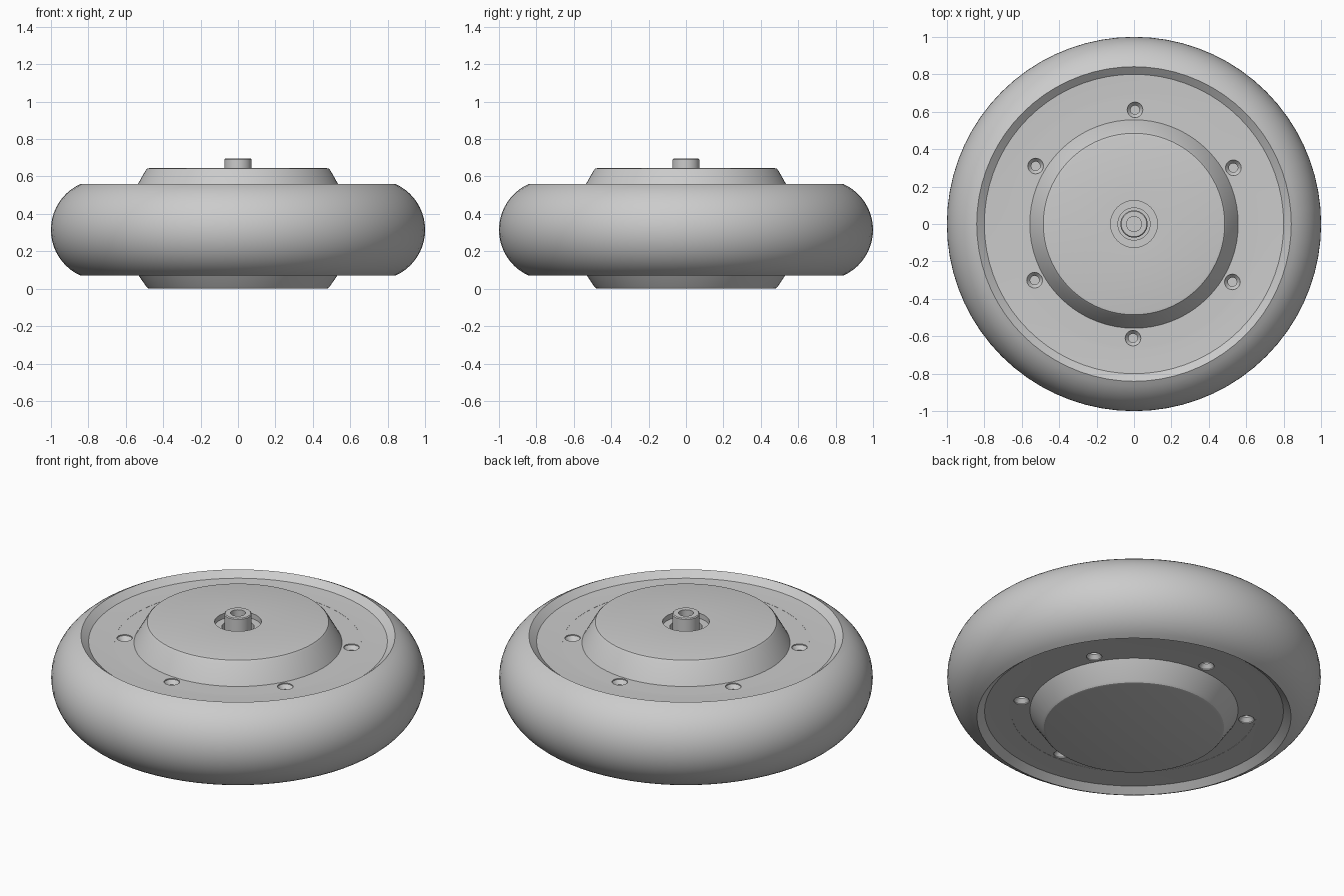
import bpy
import bmesh
from math import pi, sin, cos, asin, radians

old = bpy.data.objects.get("Cube")
if old:
    bpy.data.objects.remove(old, do_unlink=True)

MID = 0.315      # height of the wheel's middle plane
SEGMENTS = 72

grey = bpy.data.materials.new("light_grey")
grey.use_nodes = True
grey.diffuse_color = (0.6, 0.6, 0.6, 1)
grey.node_tree.nodes["Principled BSDF"].inputs["Base Color"].default_value = (0.6, 0.6, 0.6, 1)


def lathe(name, profile, steps=SEGMENTS, closed=False):
    """Spin a (radius, height) profile around z."""
    bm = bmesh.new()
    verts = [bm.verts.new((r, 0, z)) for r, z in profile]
    pairs = list(zip(verts, verts[1:]))
    if closed:
        pairs.append((verts[-1], verts[0]))
    edges = [bm.edges.new(p) for p in pairs]
    bmesh.ops.spin(bm, geom=verts + edges, cent=(0, 0, 0), axis=(0, 0, 1),
                   angle=2 * pi, steps=steps, use_merge=True)
    bmesh.ops.remove_doubles(bm, verts=bm.verts, dist=0.0001)
    bmesh.ops.recalc_face_normals(bm, faces=bm.faces)
    mesh = bpy.data.meshes.new(name)
    bm.to_mesh(mesh)
    bm.free()
    mesh.materials.append(grey)
    obj = bpy.data.objects.new(name, mesh)
    bpy.context.collection.objects.link(obj)
    return obj


def smooth(obj, degrees=25):
    bpy.ops.object.select_all(action='DESELECT')
    obj.select_set(True)
    bpy.context.view_layer.objects.active = obj
    bpy.ops.object.shade_smooth_by_angle(angle=radians(degrees))


# Tyre: bulging tread, with a sloped lip down to the rim on both sides
half, bulge = 0.245, 0.268
limit = asin(half / bulge)
tread = [(1 - bulge + bulge * cos(a), MID + bulge * sin(a))
         for a in [limit * (i / 10 - 1) for i in range(21)]]
lip = [(0.80, 0.212), (0.68, 0.206), (0.66, 0.206)]
tyre = lathe("tyre", tread + [(r, MID + h) for r, h in lip]
             + [(r, MID - h) for r, h in reversed(lip)], closed=True)
smooth(tyre)

# Side plates, joined as one disc
plate = lathe("side_plates", [(0, 0.11), (0.679, 0.11), (0.679, 0.52), (0, 0.52)])

# Countersunk screw holes, six on each side
cutters = []
for side in (1, -1):
    for i in range(6):
        a = radians(29.5 + 60 * i)
        cutter = lathe("screw_hole_cutter",
                       [(0, 0.03), (0.042, 0.03), (0.042, -0.006), (0.024, -0.028),
                        (0.024, -0.08), (0, -0.08)], steps=20)
        cutter.location = (0.61 * cos(a), 0.61 * sin(a), MID + side * 0.205)
        cutter.rotation_euler.x = 0 if side > 0 else pi
        cutter.hide_render = True
        cutters.append(cutter)
        cut = plate.modifiers.new("screw_hole", 'BOOLEAN')
        cut.operation = 'DIFFERENCE'
        cut.solver = 'EXACT'
        cut.object = cutter
bpy.context.view_layer.update()
depsgraph = bpy.context.evaluated_depsgraph_get()
plate_mesh = bpy.data.meshes.new_from_object(plate.evaluated_get(depsgraph))
plate.modifiers.clear()
plate.data = plate_mesh
for cutter in cutters:
    bpy.data.objects.remove(cutter, do_unlink=True)
smooth(plate)

# Hub cover: tapered on both sides, with a bearing recess on top
hub = lathe("hub_cover", [
    (0, 0), (0.47, 0), (0.482, 0.003), (0.491, 0.012), (0.557, 0.11),
    (0.557, 0.52), (0.494, 0.632), (0.485, 0.642), (0.472, 0.645),
    (0.125, 0.645), (0.125, 0.615), (0.086, 0.615), (0.086, 0.57), (0, 0.57)])
smooth(hub)

# Hollow axle
axle = lathe("axle", [
    (0, 0.5), (0.073, 0.5), (0.073, 0.69), (0.068, 0.695),
    (0.04, 0.695), (0.04, 0.6), (0, 0.6)], steps=40)
smooth(axle)
